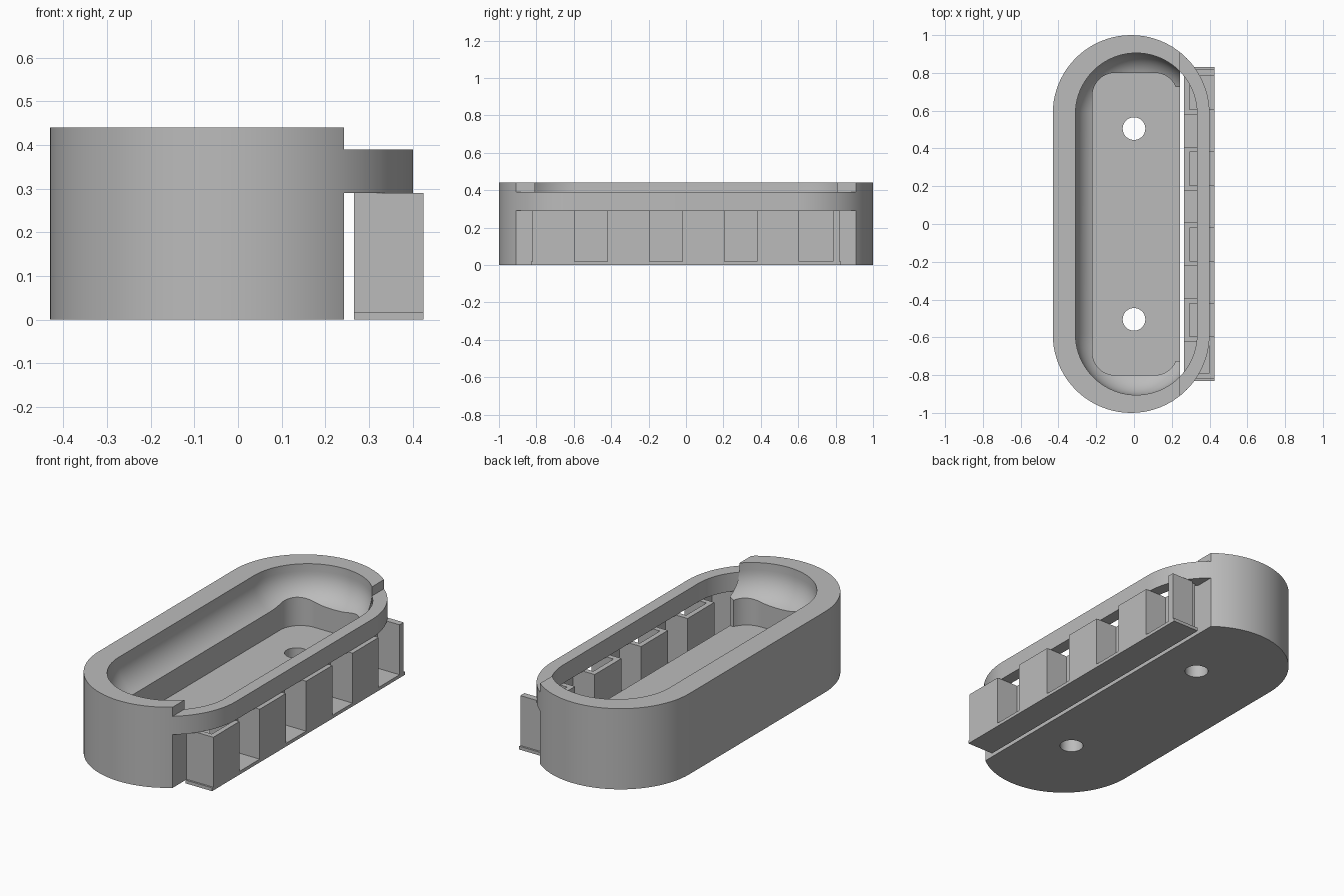
import bpy
import bmesh
from math import sin, cos, pi, radians
from mathutils import Vector

if "Cube" in bpy.data.objects:
    bpy.data.objects.remove(bpy.data.objects["Cube"])

grey = bpy.data.materials.new("plain_grey")
grey.use_nodes = True
grey.diffuse_color = (0.5, 0.5, 0.5, 1)
grey.node_tree.nodes["Principled BSDF"].inputs["Base Color"].default_value = (0.5, 0.5, 0.5, 1)


def rounded(cx, hx, hy, r, n=20):
    """Outline of a rounded rectangle; a stadium when r equals hx."""
    pts = []
    for k, (sx, sy) in enumerate([(1, 1), (-1, 1), (-1, -1), (1, -1)]):
        for i in range(n + 1):
            a = pi / 2 * (k + i / n)
            p = Vector((cx + sx * (hx - r) + r * cos(a), sy * (hy - r) + r * sin(a)))
            if not pts or (p - pts[-1]).length > 1e-5:
                pts.append(p)
    return pts


def stadium(cx, straight, r):
    return rounded(cx, r, straight + r, r)


def loft(name, layers):
    """Closed solid through a stack of (outline, z) layers."""
    bm = bmesh.new()
    rings = [[bm.verts.new((p.x, p.y, z)) for p in pts] for pts, z in layers]
    for a, b in zip(rings, rings[1:]):
        for i in range(len(a)):
            j = (i + 1) % len(a)
            bm.faces.new((a[i], a[j], b[j], b[i]))
    bm.faces.new(rings[0][::-1])
    bm.faces.new(rings[-1])
    bmesh.ops.recalc_face_normals(bm, faces=bm.faces)
    mesh = bpy.data.meshes.new(name)
    bm.to_mesh(mesh)
    bm.free()
    mesh.materials.append(grey)
    ob = bpy.data.objects.new(name, mesh)
    bpy.context.collection.objects.link(ob)
    return ob


def prism(name, pts, z0, z1):
    return loft(name, [(pts, z0), (pts, z1)])


def box(name, x0, x1, y0, y1, z0, z1):
    pts = [Vector(p) for p in ((x0, y0), (x1, y0), (x1, y1), (x0, y1))]
    return prism(name, pts, z0, z1)


def carve(ob, cutters):
    """Subtract each cutter, apply, and remove the helper."""
    bpy.context.view_layer.objects.active = ob
    for c in cutters:
        c.hide_render = True
        mod = ob.modifiers.new("cut", 'BOOLEAN')
        mod.operation, mod.solver, mod.object = 'DIFFERENCE', 'EXACT', c
        bpy.ops.object.modifier_apply(modifier=mod.name)
        bpy.data.objects.remove(c)


def smooth(ob):
    bpy.ops.object.select_all(action='DESELECT')
    ob.select_set(True)
    bpy.context.view_layer.objects.active = ob
    bpy.ops.object.shade_smooth_by_angle(angle=radians(30))


CUT, TOP = 0.243, 0.44
RING0, RING1 = 0.29, 0.39
outer = stadium(-0.015, 0.585, 0.415)
opening = stadium(0.012, 0.583, 0.322)

# Main tub: coved basin, deeper floor pocket, open right side, two screw holes
tub = prism("tub", outer, 0, TOP)
cove_layers = []
for i in range(13):
    a = pi / 2 * i / 12
    cove_layers.append((stadium(0.012, 0.583, 0.172 + 0.15 * sin(a)), 0.40 - 0.15 * cos(a)))
cove_layers.append((opening, 0.6))
cutters = [
    box("side_cut", CUT, 1, -2, 2, -1, 1),
    loft("cove_cut", cove_layers),
    prism("pocket_cut", rounded(0.005, 0.225, 0.8, 0.12), 0.13, 0.6),
    box("slot_cut", 0.15, 0.5, -0.725, 0.725, 0.13, 0.6),
]
for s in (-1, 1):
    circle = [Vector((0.06 * cos(pi * i / 20), s * 0.505 + 0.06 * sin(pi * i / 20)))
              for i in range(40)]
    cutters.append(prism("hole_cut", circle, -0.5, 0.5))
carve(tub, cutters)
smooth(tub)

# Rim band bridging the open side
band = prism("rim_band", outer, RING0, RING1)
carve(band, [prism("opening_cut", opening, 0, 1), box("left_cut", -1, CUT, -2, 2, -1, 1)])
smooth(band)

# Battlement wall on a thin base strip
X0, X1, T, BASE = 0.265, 0.425, 0.028, 0.018
END = 0.82
box("base_strip", X0, X1, -0.83, 0.83, 0, BASE)
recesses = [(-0.595 + 0.4 * i, -0.42 + 0.4 * i) for i in range(4)]
panel_start = -END
for a, b in recesses:
    box("outer_panel", X1 - T, X1, panel_start, a, BASE, RING0)
    box("recess_back", X0, X0 + T, a - T, min(b + T, END), BASE, RING0)
    box("recess_side", X0 + T, X1 - T, a - T, a, BASE, RING0)
    if b < 0.7:
        box("recess_side", X0 + T, X1 - T, b, b + T, BASE, RING0)
    panel_start = b

# End plates
box("front_end_plate", X0, X1 - T, -END, -END + T, BASE, RING0)
box("back_end_plate", X0 + T, X1, END - 0.035, END, BASE, RING0)
